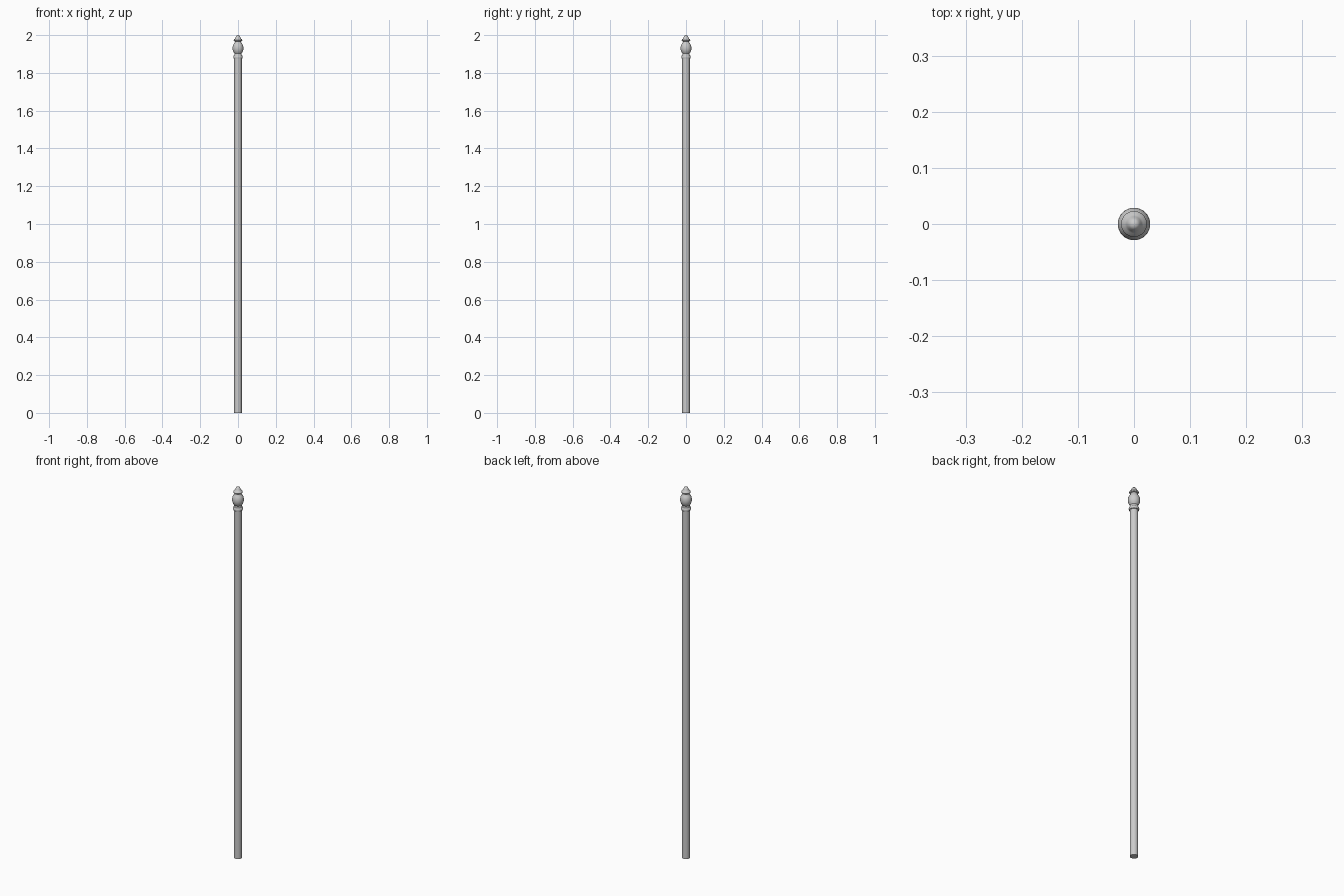
import bpy, bmesh, math

if "Cube" in bpy.data.objects:
    bpy.data.objects.remove(bpy.data.objects["Cube"])


def lathe(name, profile, sides):
    """Revolve (radius, z) points around the z axis, capping the ends."""
    bm = bmesh.new()
    rings = []
    for r, z in profile:
        rings.append([bm.verts.new((r * math.cos(2 * math.pi * i / sides),
                                    r * math.sin(2 * math.pi * i / sides), z))
                      for i in range(sides)])
    for a, b in zip(rings, rings[1:]):
        for i in range(sides):
            j = (i + 1) % sides
            bm.faces.new((a[i], a[j], b[j], b[i]))
    bm.faces.new(rings[0][::-1])
    bm.faces.new(rings[-1])
    mesh = bpy.data.meshes.new(name)
    bm.to_mesh(mesh)
    bm.free()
    obj = bpy.data.objects.new(name, mesh)
    bpy.context.collection.objects.link(obj)
    bpy.context.view_layer.objects.active = obj
    bpy.ops.object.select_all(action='DESELECT')
    obj.select_set(True)
    bpy.ops.object.shade_smooth_by_angle(angle=math.radians(40))
    return obj


# Straight shaft
lathe("pole", [(0.02, 0), (0.02, 1.88)], 24)

# Turned finial: collar, bulb, upper ring, rounded tip
bulb = [(0.029 * math.cos(t), 1.931 + 0.037 * math.sin(t))
        for t in (math.radians(a) for a in range(-50, 56, 15))]
finial = [(0.020, 1.875), (0.0235, 1.877), (0.025, 1.883), (0.0235, 1.890),
          (0.020, 1.893), (0.0195, 1.898)]
finial += bulb
finial += [(0.016, 1.966), (0.021, 1.968), (0.023, 1.973), (0.021, 1.978),
           (0.0165, 1.981), (0.013, 1.988), (0.010, 1.995), (0.006, 1.999),
           (0.001, 2.0)]
lathe("finial", finial, 32)
